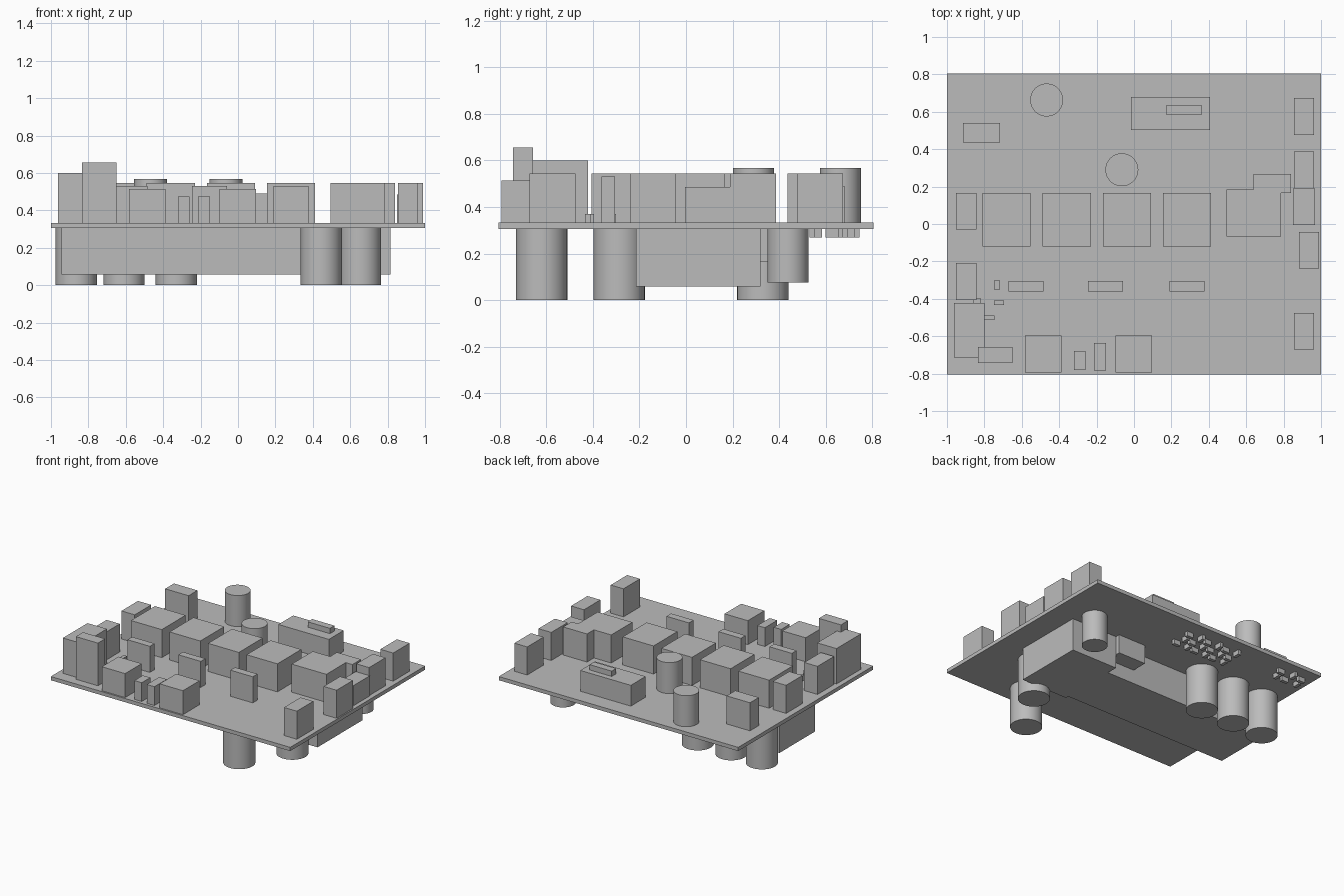
import bpy
import math

if "Cube" in bpy.data.objects:
    bpy.data.objects.remove(bpy.data.objects["Cube"], do_unlink=True)

BOTTOM, TOP = 0.305, 0.333   # faces of the board
TALL = 0.545                 # common height of the connectors and coils

grey = bpy.data.materials.new("plain grey")
grey.use_nodes = True
colour = (0.5, 0.5, 0.5, 1)
grey.diffuse_color = colour
shader = next(n for n in grey.node_tree.nodes if n.type == "BSDF_PRINCIPLED")
shader.inputs["Base Color"].default_value = colour


def finish(name):
    """Name the active object and give it the material."""
    part = bpy.context.object
    part.name = name
    part.data.materials.append(grey)
    return part


def box(name, left, right, front, back, top=TALL, base=TOP):
    """Block given by its extents in x, y and z."""
    centre = ((left + right) / 2, (front + back) / 2, (base + top) / 2)
    bpy.ops.mesh.primitive_cube_add(size=1, location=centre)
    bpy.context.object.scale = (right - left, back - front, top - base)
    bpy.ops.object.transform_apply(location=False, rotation=False, scale=True)
    return finish(name)


def can(name, x, y, radius, base, top):
    """Upright round capacitor with smooth sides and sharp rims."""
    bpy.ops.mesh.primitive_cylinder_add(
        vertices=48, radius=radius, depth=top - base,
        location=(x, y, (base + top) / 2))
    bpy.ops.object.shade_smooth_by_angle(angle=math.radians(30))
    return finish(name)


# Circuit board
box("board", -1, 1, -0.805, 0.805, TOP, BOTTOM)

# Row of four coils across the middle
for i in range(4):
    left = -0.81 + i * 0.322
    box("coil_block", left, left + 0.257, -0.12, 0.165)

# Thin upright film capacitors in front of the coils
for left in (-0.67, -0.245, 0.19):
    box("film_capacitor", left, left + 0.187, -0.362, -0.306, 0.53)

# Stepped transformer on the right of the row
box("transformer", 0.495, 0.785, -0.067, 0.185)
box("transformer_step", 0.64, 0.84, 0.165, 0.267)

# Connectors along the left and right edges
for front in (-0.405, -0.03):
    box("left_edge_connector", -0.953, -0.842, front, front + 0.197)
for front in (-0.672, 0.19, 0.477):
    box("right_edge_connector", 0.855, 0.962, front, front + 0.197)
box("outer_edge_connector", 0.882, 0.99, -0.238, -0.042)
box("low_edge_connector", 0.85, 0.968, -0.005, 0.19, 0.485)
box("rear_connector", -0.913, -0.717, 0.435, 0.54)

# Corner blocks at the front left
box("corner_relay", -0.962, -0.8, -0.715, -0.422, 0.6)
box("corner_tall_block", -0.835, -0.65, -0.743, -0.657, 0.655)

# Front row sockets and the small pair between them
for left in (-0.583, -0.1):
    box("front_socket", left, left + 0.195, -0.793, -0.595, 0.514)
box("front_small_block", -0.32, -0.258, -0.78, -0.678, 0.475)
box("front_small_block", -0.213, -0.15, -0.783, -0.637, 0.475)

# Small chips on the top side
box("chip", -0.745, -0.718, -0.353, -0.3, 0.37)
box("chip", -0.748, -0.695, -0.433, -0.41, 0.37)
box("chip", -0.8, -0.747, -0.513, -0.49, 0.37)
box("chip", -0.862, -0.82, -0.422, -0.395, 0.37)

# Rear module with a bar on top
box("rear_module", -0.015, 0.407, 0.503, 0.68, 0.49)
box("rear_module_bar", 0.175, 0.36, 0.583, 0.637, 0.53, 0.49)

# Round capacitors on the top side
can("top_capacitor", -0.467, 0.663, 0.088, TOP, 0.567)
can("top_capacitor", -0.065, 0.29, 0.088, TOP, 0.567)

# Large housing under the board
box("under_housing_wide", 0.43, 0.815, -0.215, 0.32, BOTTOM, 0.058)
box("under_housing_long", -0.945, 0.43, -0.19, 0.235, BOTTOM, 0.058)
box("under_housing_side_block", 0.2, 0.43, 0.235, 0.355, BOTTOM, 0.163)

# Round capacitors under the board
for x in (-0.865, -0.61, -0.33):
    can("under_rear_capacitor", x, 0.33, 0.11, 0, BOTTOM)
can("under_side_capacitor", 0.655, -0.287, 0.11, 0, BOTTOM)
can("under_front_capacitor", 0.445, -0.62, 0.11, 0, BOTTOM)
can("under_short_capacitor", 0.72, 0.438, 0.088, 0.075, BOTTOM)


def under_chips(left, front, columns, rows, step):
    """Staggered chips on the underside, alternately lengthwise and across."""
    for i in range(columns):
        for j in range(rows):
            wide, deep = (0.055, 0.025) if (i + j) % 2 else (0.025, 0.055)
            x, y = left + i * step, front + j * 0.07
            box("under_chip", x, x + wide, y, y + deep, BOTTOM, 0.27)


under_chips(-0.35, 0.53, 6, 3, 0.08)
under_chips(-0.93, 0.62, 3, 2, 0.09)
